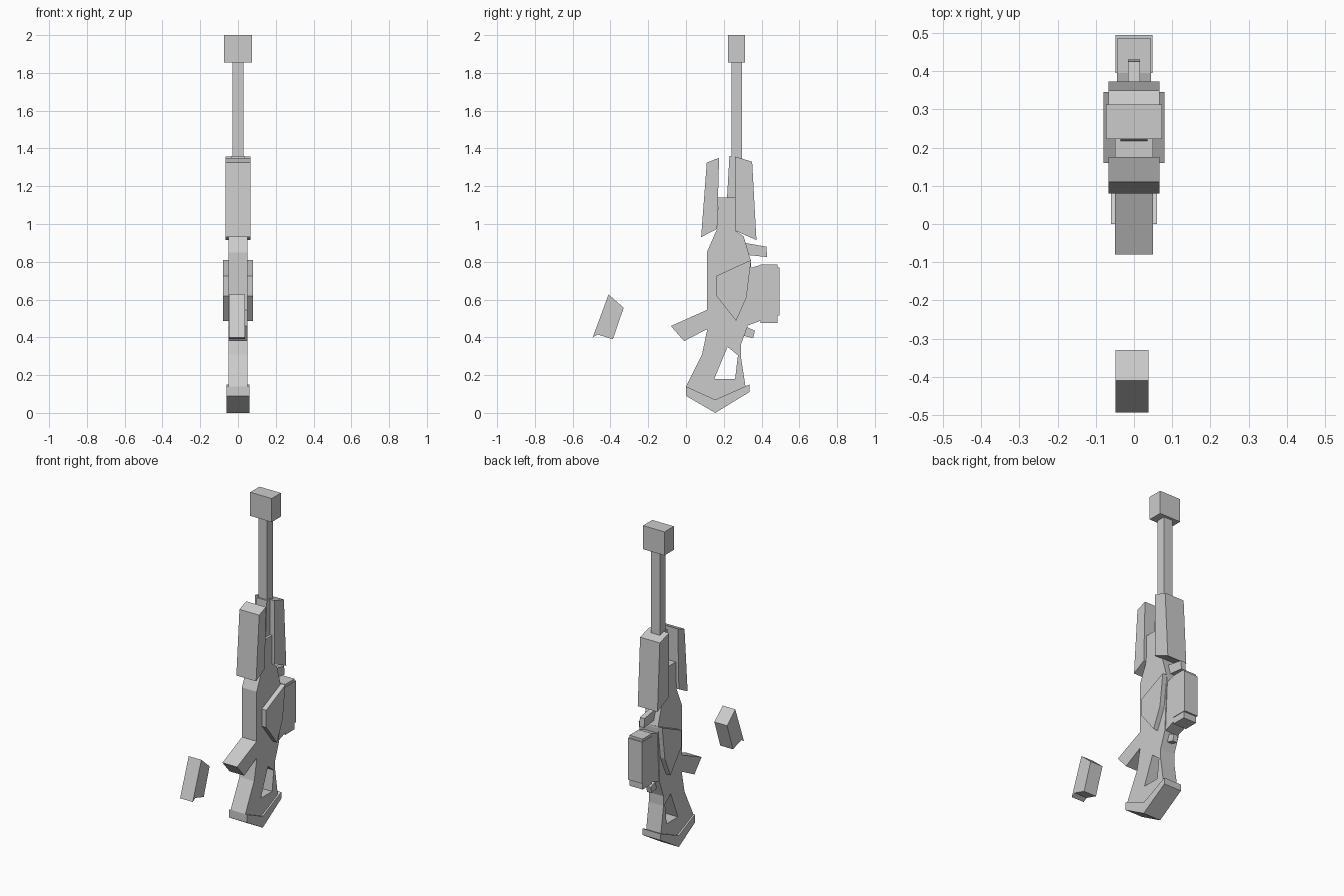
import bpy, bmesh

default_cube = bpy.data.objects.get("Cube")
if default_cube:
    bpy.data.objects.remove(default_cube)

# One flat colour for every part
grey = bpy.data.materials.new("plain grey")
grey.use_nodes = True
grey.diffuse_color = (.6, .6, .6, 1)
grey.node_tree.nodes["Principled BSDF"].inputs["Base Color"].default_value = grey.diffuse_color

# Half widths shared by the parts
panel_half, shroud_half, pad_half = .08, .067, .06
body_half, housing_half, barrel_half, tab_half = .05, .045, .03, .016


def slab(name, half, *outline):
    """Extrude a side outline of (y, z) points evenly across x."""
    bm = bmesh.new()
    side = bm.faces.new([bm.verts.new((-half, y, z)) for y, z in outline])
    extruded = bmesh.ops.extrude_face_region(bm, geom=[side])["geom"]
    moved = [item for item in extruded if isinstance(item, bmesh.types.BMVert)]
    bmesh.ops.translate(bm, verts=moved, vec=(half + half, 0, 0))
    bmesh.ops.recalc_face_normals(bm, faces=bm.faces)
    mesh = bpy.data.meshes.new(name)
    bm.to_mesh(mesh)
    bm.free()
    mesh.materials.append(grey)
    part = bpy.data.objects.new(name, mesh)
    bpy.context.collection.objects.link(part)
    return part


def block(name, half, centre, depth, bottom, top):
    """Make an upright box around a centre line at y = centre."""
    front, back = centre - depth / 2, centre + depth / 2
    return slab(name, half, (front, bottom), (back, bottom), (back, top), (front, top))


# Barrel and muzzle share a centre line
barrel_line = .268
block("muzzle", shroud_half + .006, barrel_line, .09, 1.855, 2)
block("barrel", barrel_half, barrel_line, .056, 1.1, 1.86)
slab("barrel_sleeve", barrel_half + .005, (.215, 1.1), (.26, 1.1), (.26, 1.36), (.23, 1.36))

# Tapered shrouds in front of and behind the barrel
slab("front_shroud", shroud_half, (.08, .93), (.165, .975), (.175, 1.35), (.11, 1.325))
slab("rear_shroud", shroud_half, (.26, .965), (.373, .915), (.35, 1.33), (.26, 1.357))

# The body and the butt pad meet along the same three points
heel, notch, toe = (0, .14), (.155, .07), (.335, .15)
body = slab("body", body_half,
            (.17, 1.14), (.26, 1.14), (.26, .965), (.305, .935),
            (.345, .8), (.327, .46), (.29, .36), (.29, .3), (.315, .14),
            notch, heel, (.085, .31), (.11, .43), (.11, .85), (.165, .975))
slab("butt_pad", pad_half, heel, notch, toe, (toe[0], .11), (notch[0], 0), (heel[0], .09))

# Opening through the stock
cutter = slab("stock_cutter", shroud_half, (.22, .35), (.275, .305), (.26, .18), (.15, .18))
cutter.hide_render = cutter.hide_viewport = True
opening = body.modifiers.new("stock opening", "BOOLEAN")
opening.operation = "DIFFERENCE"
opening.object = cutter

# Raised panels on both flanks
slab("side_panels", panel_half,
     (.16, .725), (.345, .81), (.32, .61), (.265, .487), (.16, .62))

# Rear housing, with a thicker shell around its core
slab("housing_mount", housing_half, (.3, .755), (.4, .785), (.4, .49), (.32, .46))
housing_line = .44
block("housing_core", housing_half, housing_line, .09, .475, .785)
block("housing_shell", housing_half + .003, housing_line + .005, .1, .515, .77)

# Small tabs above and below the housing
slab("upper_tab", tab_half, (.31, .9), (.425, .88), (.43, .825), (.335, .835))
slab("lower_tab", tab_half, (.32, .455), (.365, .435), (.355, .395), (.3, .41))

# Angled grip and the loose block in front of it
slab("grip", body_half, (-.08, .46), (.115, .547), (.115, .445), (-.01, .38))
loose_block = slab("loose_block", housing_half - .002,
                   (-.41, .627), (-.33, .557), (-.387, .39), (-.468, .415), (-.494, .4))
loose_block.location.x = -.005
